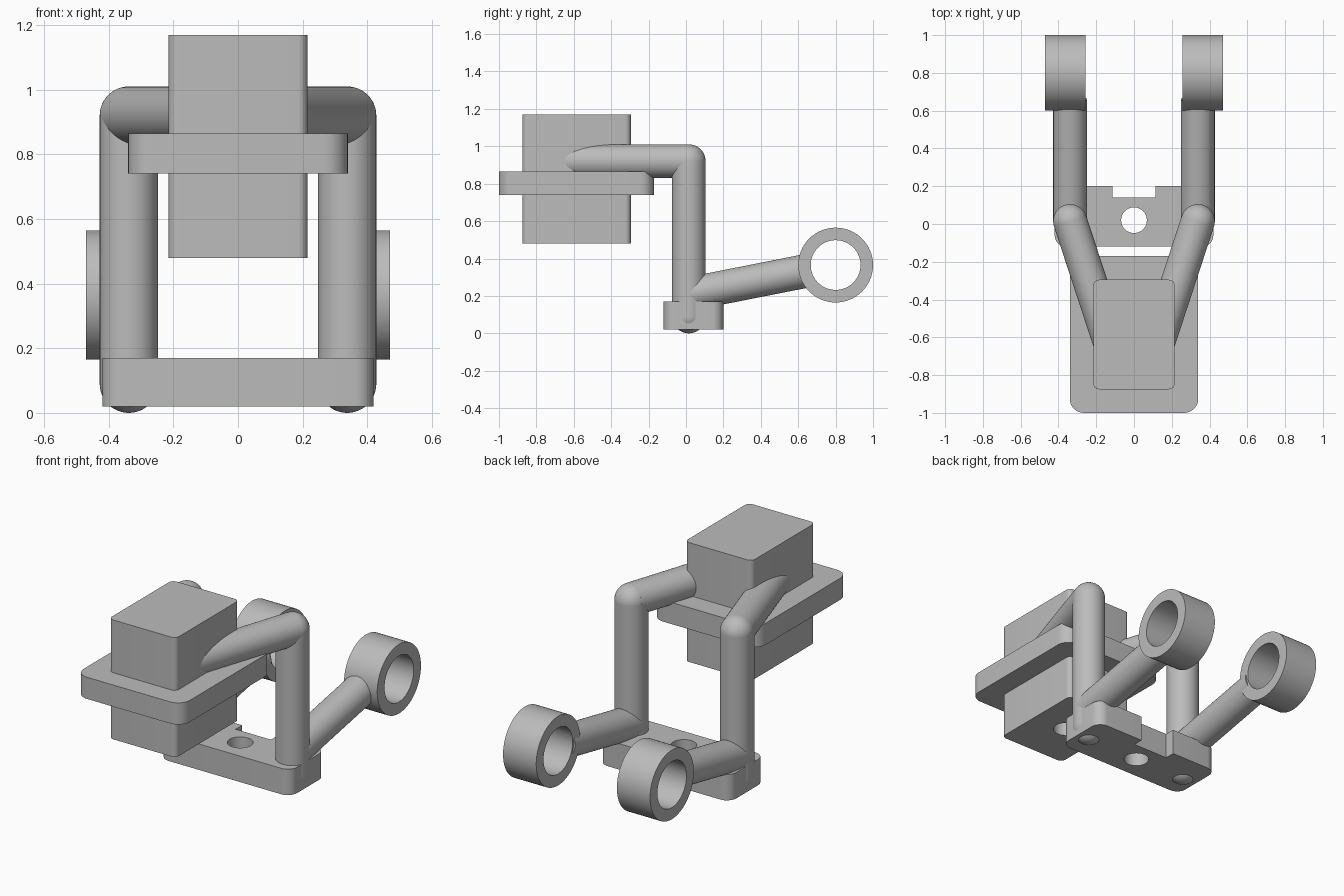
import bpy, bmesh, math
from mathutils import Vector, Matrix

if "Cube" in bpy.data.objects:
    bpy.data.objects.remove(bpy.data.objects["Cube"], do_unlink=True)

GREY = (0.5, 0.5, 0.5, 1)
grey = bpy.data.materials.new("plain_grey")
grey.use_nodes = True
grey.diffuse_color = GREY
grey.node_tree.nodes["Principled BSDF"].inputs["Base Color"].default_value = GREY


def finish(name, bm):
    """Turn a bmesh into a shaded object."""
    bmesh.ops.recalc_face_normals(bm, faces=bm.faces)
    mesh = bpy.data.meshes.new(name)
    bm.to_mesh(mesh)
    bm.free()
    mesh.materials.append(grey)
    ob = bpy.data.objects.new(name, mesh)
    bpy.context.collection.objects.link(ob)
    shade(ob)
    return ob


def shade(ob):
    bpy.ops.object.select_all(action='DESELECT')
    ob.select_set(True)
    bpy.context.view_layer.objects.active = ob
    bpy.ops.object.shade_smooth_by_angle(angle=math.radians(35))


def block(name, lo, hi, radius=0):
    """Box between two corners, with rounded upright edges."""
    lo, hi = Vector(lo), Vector(hi)
    bm = bmesh.new()
    bmesh.ops.create_cube(bm, size=1)
    bmesh.ops.scale(bm, vec=hi - lo, verts=bm.verts)
    bmesh.ops.translate(bm, vec=(lo + hi) / 2, verts=bm.verts)
    if radius:
        upright = [e for e in bm.edges
                   if abs(e.verts[0].co.z - e.verts[1].co.z) > 1e-4]
        bmesh.ops.bevel(bm, geom=upright, offset=radius, segments=8,
                        profile=0.5, affect='EDGES')
    return finish(name, bm)


def rod(name, start, end, radius, balls=()):
    """Cylinder between two points, with balls at the given points."""
    start, end = Vector(start), Vector(end)
    axis = end - start
    turn = axis.to_track_quat('Z', 'Y').to_matrix().to_4x4()
    bm = bmesh.new()
    bmesh.ops.create_cone(bm, cap_ends=True, segments=48, radius1=radius,
                          radius2=radius, depth=axis.length,
                          matrix=Matrix.Translation((start + end) / 2) @ turn)
    for p in balls:
        bmesh.ops.create_uvsphere(bm, u_segments=48, v_segments=24,
                                  radius=radius, matrix=Matrix.Translation(p))
    return finish(name, bm)


def ring(name, centre, outer, inner, width):
    """Thick ring about the x axis."""
    c, h = Vector(centre), width / 2
    bm = bmesh.new()
    corners = [(-h, 0, inner), (h, 0, inner), (h, 0, outer), (-h, 0, outer)]
    verts = [bm.verts.new(c + Vector(p)) for p in corners]
    edges = [bm.edges.new((verts[i], verts[(i + 1) % 4])) for i in range(4)]
    bmesh.ops.spin(bm, geom=verts + edges, cent=c, axis=(1, 0, 0),
                   angle=2 * math.pi, steps=64, use_merge=True)
    bmesh.ops.remove_doubles(bm, verts=bm.verts, dist=1e-4)
    return finish(name, bm)


def cut(ob, cutter):
    """Subtract the cutter, then discard it."""
    mod = ob.modifiers.new("cut", 'BOOLEAN')
    mod.operation, mod.solver, mod.object = 'DIFFERENCE', 'EXACT', cutter
    bpy.context.view_layer.objects.active = ob
    bpy.ops.object.modifier_apply(modifier=mod.name)
    bpy.data.objects.remove(cutter, do_unlink=True)
    shade(ob)


# Base plate with a bolt hole and a rear notch
base = block("base_plate", (-0.42, -0.12, 0.02), (0.42, 0.2, 0.17), 0.06)
cut(base, rod("hole_cutter", (0, 0.02, -0.1), (0, 0.02, 0.3), 0.068))
cut(base, block("notch_cutter", (-0.113, 0.14, -0.1), (0.113, 0.3, 0.3)))

# Head block with a blind hole underneath, and the tray around it
head = block("head_block", (-0.215, -0.875, 0.48), (0.215, -0.295, 1.17), 0.03)
cut(head, rod("socket_cutter", (0, -0.585, 0.3), (0, -0.585, 0.73), 0.068))
tray = block("tray", (-0.34, -1, 0.74), (0.34, -0.17, 0.865), 0.075)
cut(tray, block("tray_cutter", (-0.2, -0.86, 0.6), (0.2, -0.31, 1)))

# Post, upper arm, lower arm and ring on each side
R = 0.09
for side, s in (("left", 1), ("right", -1)):
    foot = (s * 0.338, 0.015, R)
    elbow = (s * 0.338, 0.015, 0.92)
    rod(side + "_post", foot, elbow, R, balls=(foot, elbow))
    rod(side + "_upper_arm", elbow, (s * 0.12, -0.65, 0.92), R)
    rod(side + "_lower_arm", (s * 0.338, 0.015, 0.21),
        (s * 0.338, 0.66, 0.337), R)
    ring(side + "_ring", (s * 0.364, 0.8, 0.365), 0.2, 0.133, 0.212)
